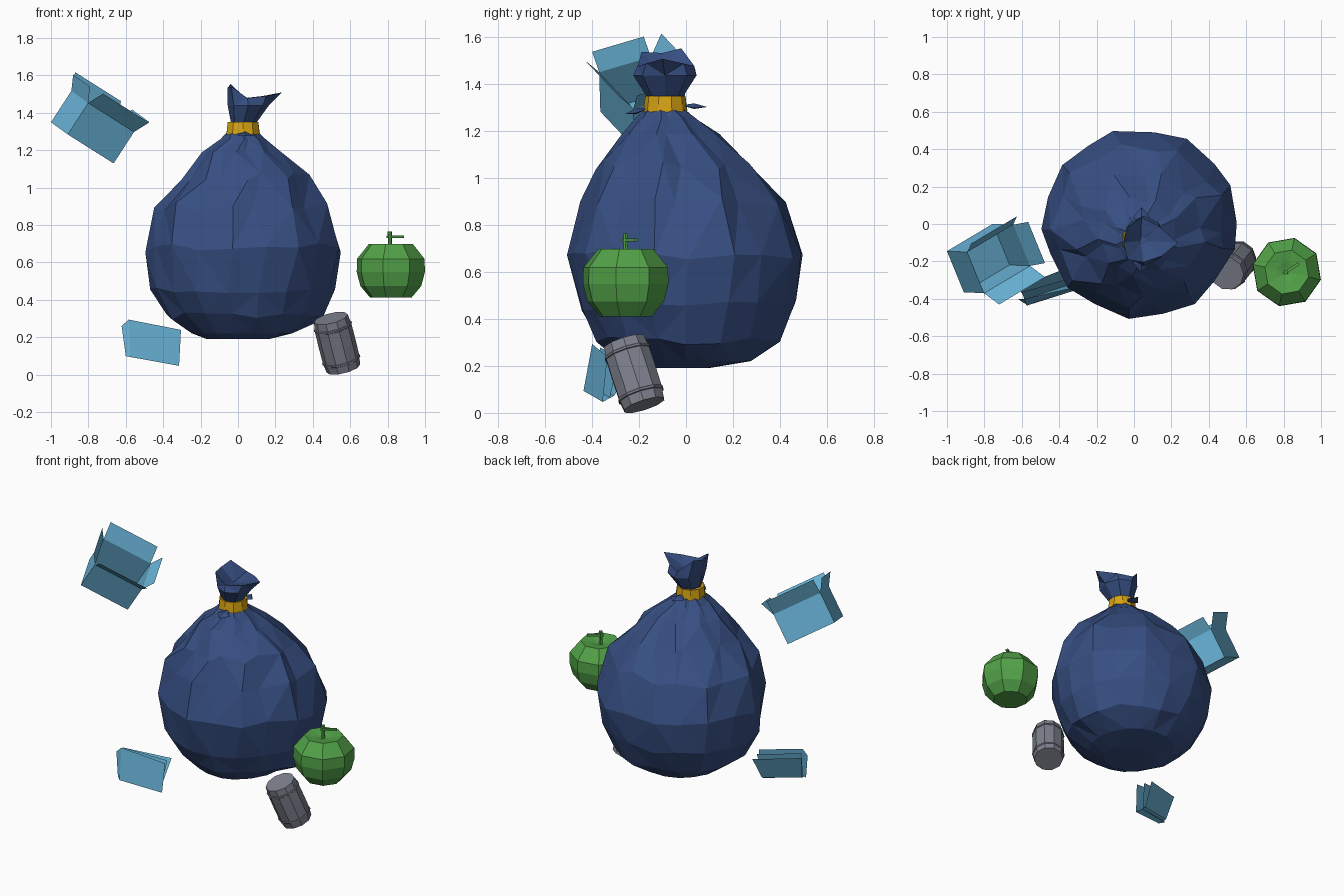
import bpy, bmesh, math, random
from mathutils import Vector

if "Cube" in bpy.data.objects:
    bpy.data.objects.remove(bpy.data.objects["Cube"])

random.seed(5)
TAU = 2 * math.pi


def material(name, rgb):
    m = bpy.data.materials.new(name)
    m.diffuse_color = (*rgb, 1)
    m.use_nodes = True
    m.node_tree.nodes["Principled BSDF"].inputs["Base Color"].default_value = m.diffuse_color
    return m


navy = material("navy_plastic", (0.038, 0.078, 0.225))
gold = material("gold_tie", (0.68, 0.37, 0.006))
blue = material("blue_card", (0.14, 0.45, 0.68))
green = material("leaf_green", (0.085, 0.36, 0.065))
grey = material("can_grey", (0.205, 0.215, 0.265))


def build(name, verts, faces, mat, tri=False, solid=True):
    me = bpy.data.meshes.new(name)
    me.from_pydata([tuple(v) for v in verts], [], faces)
    bm = bmesh.new()
    bm.from_mesh(me)
    if solid:
        bmesh.ops.recalc_face_normals(bm, faces=bm.faces)
    if tri:
        bmesh.ops.triangulate(bm, faces=bm.faces)
    bm.to_mesh(me)
    bm.free()
    me.materials.append(mat)
    ob = bpy.data.objects.new(name, me)
    bpy.context.collection.objects.link(ob)
    return ob


def loft(name, rings, mat, caps=(True, True), tri=False):
    """Skin equal-length rings of points; caps close the first and last ring."""
    n = len(rings[0])
    verts = [p for r in rings for p in r]
    faces = [(k * n + i, k * n + (i + 1) % n, (k + 1) * n + (i + 1) % n, (k + 1) * n + i)
             for k in range(len(rings) - 1) for i in range(n)]
    if caps[0]:
        faces.append(tuple(range(n))[::-1])
    if caps[1]:
        faces.append(tuple(range(len(verts) - n, len(verts))))
    return build(name, verts, faces, mat, tri)


def circle(n, center, rx, ry, phase=0.0):
    return [Vector((center[0] + rx * math.cos(TAU * i / n + phase),
                    center[1] + ry * math.sin(TAU * i / n + phase), center[2])) for i in range(n)]


# Sack body: z, centre x, centre y, half width, half depth
profile = [(0.192, 0.0, -0.05, 0.17, 0.15), (0.222, 0.02, 0.0, 0.27, 0.285),
           (0.315, 0.033, 0.01, 0.41, 0.395), (0.46, 0.025, 0.012, 0.492, 0.46),
           (0.68, 0.035, 0.004, 0.522, 0.505), (0.90, 0.025, -0.01, 0.465, 0.435),
           (1.06, 0.038, -0.05, 0.342, 0.33), (1.19, 0.022, -0.064, 0.212, 0.205),
           (1.26, 0.026, -0.085, 0.12, 0.125), (1.30, 0.026, -0.088, 0.08, 0.08),
           (1.36, 0.026, -0.09, 0.06, 0.065)]
rings = []
for k, (z, cx, cy, rx, ry) in enumerate(profile):
    fold = min(1, max(0, (z - 0.5) / 0.55))          # pleats deepen towards the neck
    jit = 0.025 if 0.3 < z < 1.1 else 0.0
    twist = 0.08 * (-1) ** k * fold
    ring = []
    for i in range(18):
        odd = i % 2
        a = TAU * (i // 2 + odd * (0.5 + 0.2 * fold)) / 9 + twist + random.uniform(-0.04, 0.04)
        s = 1.0 + fold * (0.025 if odd else -0.075) + random.uniform(-0.01, 0.012)
        ring.append((cx + rx * s * math.cos(a), cy + ry * s * math.sin(a),
                     z + random.uniform(-jit, jit)))
    rings.append(ring)
loft("sack_body", rings, navy, (True, False), tri=True)

# Gathered sack top with a ragged rim folded into the middle
rim = [(0.235, -0.10, 1.51), (0.13, -0.01, 1.49), (0.04, 0.035, 1.48), (-0.04, -0.02, 1.555),
       (-0.055, -0.10, 1.535), (-0.035, -0.19, 1.54), (0.05, -0.205, 1.48), (0.15, -0.17, 1.49)]
loft("sack_top", [circle(8, (0.026, -0.09, 1.33), 0.06, 0.065),
                  circle(8, (0.04, -0.09, 1.385), 0.085, 0.10),
                  circle(8, (0.055, -0.09, 1.44), 0.11, 0.135), rim,
                  circle(8, (0.05, -0.09, 1.455), 0.02, 0.02)], navy, tri=True)

# Tie band with a notched lower edge
band = []
for z, r, notch in ((1.35, 0.055, 0), (1.352, 0.086, 0), (1.315, 0.09, 0),
                    (1.275, 0.094, 0.016), (1.285, 0.07, 0)):
    ring = circle(10, (0.027, -0.088, z), r, r, 0.3)
    for i, p in enumerate(ring):
        p.z += notch * (-1) ** i
    band.append(ring)
loft("tie_band", band, gold, (False, False))

# Loose tie ends poking out front and back
for name, y0, y1, z0, z1 in (("tie_end_front", -0.16, -0.26, 1.30, 1.275),
                             ("tie_end_back", -0.02, 0.09, 1.312, 1.305)):
    ym, zm = (y0 + y1) / 2, (z0 + z1) / 2
    build(name, [(0.035, y0, z0), (-0.005, ym, zm - 0.008), (0.04, y1, z1), (0.085, ym, zm - 0.008),
                 (0.04, ym, zm + 0.012), (0.04, ym, zm - 0.012)],
          [(0, 1, 4), (1, 2, 4), (2, 3, 4), (3, 0, 4), (1, 0, 5), (2, 1, 5), (3, 2, 5), (0, 3, 5)], navy)

# Round green fruit, lightly dished at the top
fc = (0.817, -0.257)
prof = [(0.412, 0.113), (0.475, 0.167), (0.55, 0.187), (0.62, 0.185),
        (0.70, 0.12), (0.69, 0.055), (0.68, 0.02)]
loft("fruit", [circle(8, (*fc, z), r, r, 0.17 + TAU / 16) for z, r in prof], green)
loft("fruit_stem", [circle(6, (0.812, -0.257, z), r, r) for z, r in
                    ((0.67, 0.014), (0.71, 0.01), (0.765, 0.012))], green)
twig = Vector((0.07, 0.045, 0.0))
side = Vector((-0.54, 0.84, 0)) * 0.008
up = Vector((0, 0, 0.006))
start = Vector((0.812, -0.257, 0.738))
loft("fruit_twig", [[p + side + up, p - side + up, p - side - up, p + side - up]
                    for p in (start - twig * 0.2, start + twig)], green)

# Ribbed can, tilted
foot, head = Vector((0.563, -0.178, 0.035)), Vector((0.496, -0.264, 0.302))
turn = Vector((0, 0, 1)).rotation_difference(head - foot)
length = (head - foot).length
can = [(0, 0.093), (0.14, 0.098), (0.15, 0.104), (0.18, 0.104), (0.19, 0.1), (0.5, 0.101),
       (0.81, 0.1), (0.82, 0.104), (0.85, 0.104), (0.86, 0.098), (1, 0.093)]
loft("can", [[foot + turn @ p for p in circle(10, (0, 0, t * length), r, r)] for t, r in can], grey)

# Open carton: corner, two base edges, wall, and one offset per rim flap
p, b, c, a = map(Vector, ((-0.91, -0.365, 1.285), (-0.09, 0.22, 0.065),
                          (0.245, 0.146, -0.155), (0.109, -0.005, 0.168)))
base = [p, p + b, p + b + c, p + c]
verts = base + [q + a for q in base]
faces = [(0, 1, 2, 3)] + [(i, 4 + i, 4 + (i + 1) % 4, (i + 1) % 4) for i in range(4)]
for i, off in enumerate([(0.01, -0.03, 0.087), (0.02, 0.045, 0.1), (0.08, 0.015, 0.055), (0.08, -0.06, 0.05)]):
    e0, e1, k = 4 + i, 4 + (i + 1) % 4, len(verts)
    verts += [verts[e0] + Vector(off), verts[e1] + Vector(off)]
    faces.append((e0, k, k + 1, e1))
build("open_carton", verts, faces, blue, solid=False)

# Flattened carton: three nearly parallel panels (bottom left, right; top right, left) and an end fold
panels = [[(-0.575, -0.437, 0.095), (-0.315, -0.355, 0.048), (-0.305, -0.335, 0.24), (-0.585, -0.40, 0.295)],
          [(-0.585, -0.405, 0.10), (-0.345, -0.325, 0.065), (-0.325, -0.285, 0.235), (-0.60, -0.365, 0.28)],
          [(-0.59, -0.385, 0.11), (-0.35, -0.305, 0.075), (-0.335, -0.225, 0.225), (-0.62, -0.34, 0.265)]]
verts = [v for q in panels for v in q]
build("flat_carton", verts, [(0, 1, 2, 3), (4, 5, 6, 7), (8, 9, 10, 11), (0, 1, 9, 8)],
      blue, solid=False)
build("carton_end_fold", [(-0.575, -0.43, 0.095), (-0.60, -0.415, 0.10), (-0.622, -0.40, 0.26), (-0.585, -0.40, 0.295)],
      [(0, 1, 2, 3)], blue, solid=False)

# Rest the lowest point on the ground
low = min(v.co.z for o in bpy.data.objects for v in o.data.vertices)
for o in bpy.data.objects:
    o.location.z -= low
